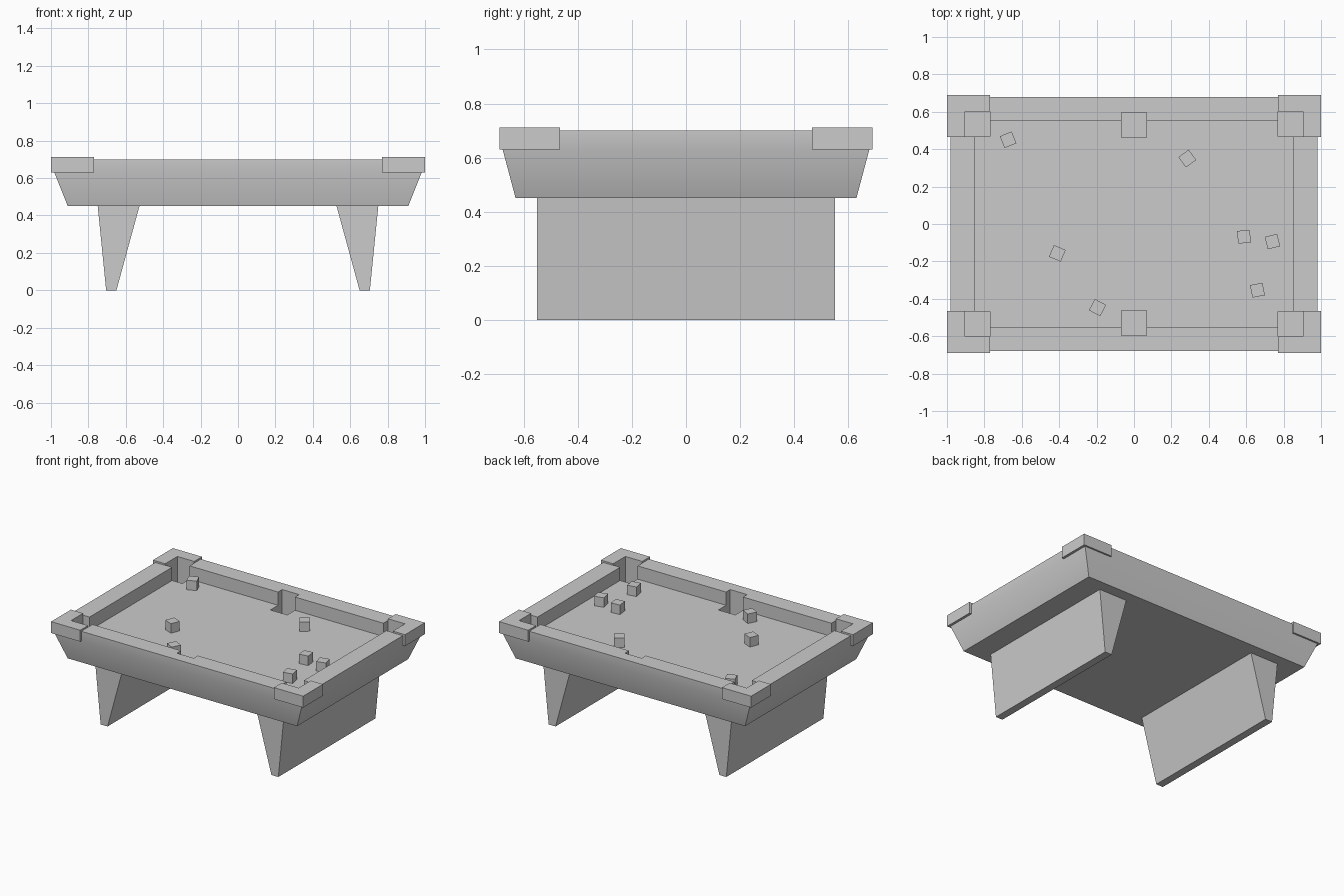
import bpy, bmesh, math
from mathutils import Matrix

if "Cube" in bpy.data.objects:
    bpy.data.objects.remove(bpy.data.objects["Cube"])


def make(name, bm):
    bmesh.ops.recalc_face_normals(bm, faces=bm.faces)
    me = bpy.data.meshes.new(name)
    bm.to_mesh(me)
    bm.free()
    ob = bpy.data.objects.new(name, me)
    bpy.context.collection.objects.link(ob)
    return ob


def loft(bm, rings):
    loops = [[bm.verts.new(p) for p in r] for r in rings]
    n = len(loops[0])
    for a, b in zip(loops, loops[1:]):
        for i in range(n):
            j = (i + 1) % n
            bm.faces.new((a[i], a[j], b[j], b[i]))
    bm.faces.new(loops[0][::-1])
    bm.faces.new(loops[-1])


def rect(x0, x1, y0, y1, z):
    return [(x0, y0, z), (x1, y0, z), (x1, y1, z), (x0, y1, z)]


def boxes(name, specs):
    bm = bmesh.new()
    for x0, x1, y0, y1, z0, z1 in specs:
        loft(bm, [rect(x0, x1, y0, y1, z0), rect(x0, x1, y0, y1, z1)])
    return make(name, bm)


def cut(ob, cutter):
    m = ob.modifiers.new("cut", 'BOOLEAN')
    m.operation, m.solver, m.object = 'DIFFERENCE', 'EXACT', cutter
    bpy.context.view_layer.objects.active = ob
    bpy.ops.object.modifier_apply(modifier=m.name)
    bpy.data.objects.remove(cutter)


# Flared table body
bm = bmesh.new()
loft(bm, [rect(-x, x, -y, y, z) for x, y, z in
          ((0.91, 0.63, 0.45), (0.982, 0.678, 0.63), (0.982, 0.678, 0.70))])
body = make("table_body", bm)

# Playing surface recess, then six square pockets
FELT = 0.605
cut(body, boxes("recess_cutter", [(-0.85, 0.85, -0.55, 0.55, FELT, 0.9)]))
pockets = []
for cx in (-0.836, 0, 0.836):
    cy = 0.53 if cx == 0 else 0.535
    for s in (-1, 1):
        pockets.append((cx - 0.067, cx + 0.067, s * cy - 0.067, s * cy + 0.067, 0.5, 0.9))
cut(body, boxes("pocket_cutter", pockets))
bpy.ops.object.select_all(action='DESELECT')
body.select_set(True)
bpy.context.view_layer.objects.active = body
bpy.ops.object.shade_smooth_by_angle(angle=math.radians(30))

# L-shaped corner caps around the pockets
L = [(1, 0.69), (0.769, 0.69), (0.769, 0.602), (0.903, 0.602), (0.903, 0.465), (1, 0.465)]
for sx, nx in ((-1, "left"), (1, "right")):
    for sy, ny in ((-1, "front"), (1, "back")):
        bm = bmesh.new()
        loft(bm, [[(sx * x, sy * y, z) for x, y in L] for z in (0.63, 0.712)])
        make(f"corner_cap_{ny}_{nx}", bm)

# Tapered slab legs
for s, n in ((-1, "left"), (1, "right")):
    bm = bmesh.new()
    prof = [(0.65, 0), (0.705, 0), (0.75, 0.45), (0.527, 0.45)]
    loft(bm, [[(s * x, y, z) for x, z in prof] for y in (-0.55, 0.55)])
    make(f"leg_{n}", bm)

# Cube balls scattered on the surface
balls = [(-0.673, 0.45, 22), (0.285, 0.35, 36), (-0.41, -0.157, -23), (-0.195, -0.447, -28),
         (0.588, -0.068, 6), (0.74, -0.094, 14), (0.66, -0.354, 11)]
for i, (x, y, a) in enumerate(balls):
    bm = bmesh.new()
    bmesh.ops.create_cube(bm, size=0.068, matrix=Matrix.Translation((x, y, FELT + 0.034))
                          @ Matrix.Rotation(math.radians(a), 4, 'Z'))
    make(f"ball_{i + 1}", bm)
